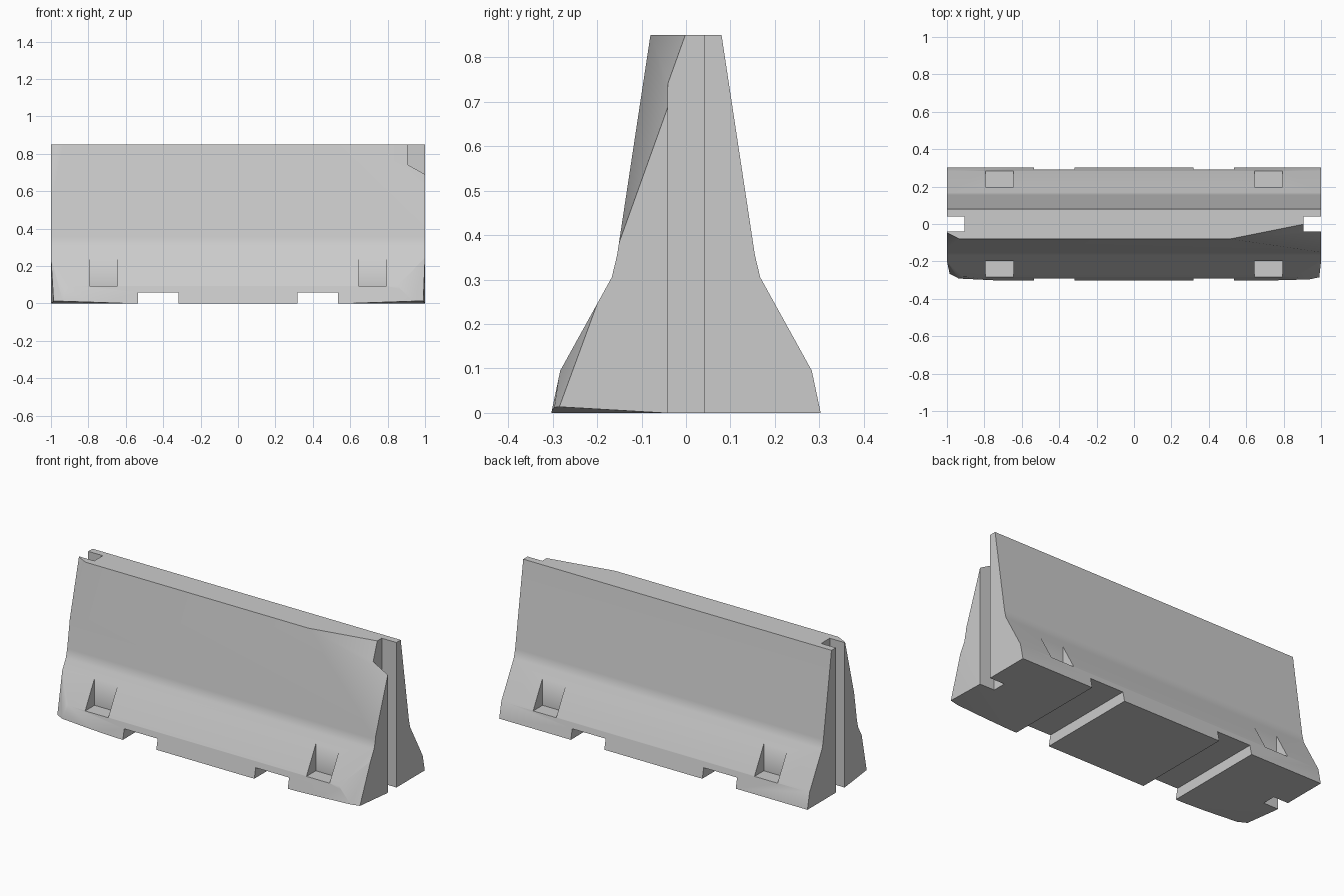
import bpy, bmesh, math
from mathutils import Vector

if "Cube" in bpy.data.objects:
    bpy.data.objects.remove(bpy.data.objects["Cube"], do_unlink=True)

concrete = bpy.data.materials.new("concrete_grey")
concrete.use_nodes = True
grey = (0.6, 0.6, 0.6, 1)
concrete.diffuse_color = grey
concrete.node_tree.nodes["Principled BSDF"].inputs["Base Color"].default_value = grey


def add_object(name, bm):
    mesh = bpy.data.meshes.new(name)
    bm.to_mesh(mesh)
    bm.free()
    obj = bpy.data.objects.new(name, mesh)
    bpy.context.collection.objects.link(obj)
    return obj


def add_box(bm, x, y, z):
    """Add a box from three (low, high) ranges."""
    verts = bmesh.ops.create_cube(bm, size=1)["verts"]
    for v in verts:
        v.co = [sorted(r)[int(c > 0)] for c, r in zip(v.co, (x, y, z))]


def cut_plane(bm, a, b, c):
    """Slice off whatever lies beyond the plane through three points."""
    a, b, c = Vector(a), Vector(b), Vector(c)
    normal = (b - a).cross(c - a).normalized()
    if normal.dot(Vector((0, 0, 0.4)) - a) > 0:
        normal.negate()
    geom = bm.verts[:] + bm.edges[:] + bm.faces[:]
    cut = bmesh.ops.bisect_plane(bm, geom=geom, dist=1e-5, plane_co=a,
                                 plane_no=normal, clear_outer=True)["geom_cut"]
    bmesh.ops.holes_fill(bm, edges=[e for e in cut if isinstance(e, bmesh.types.BMEdge)])


# Barrier body: half profile mirrored, then extruded along x
half = [(0.303, 0), (0.283, 0.095), (0.167, 0.305), (0.155, 0.355), (0.08, 0.85)]
profile = half + [(-y, z) for y, z in reversed(half)]
bm = bmesh.new()
end = bm.faces.new([bm.verts.new((-1, y, z)) for y, z in profile])
moved = bmesh.ops.extrude_face_region(bm, geom=[end], use_keep_orig=True)["geom"]
bmesh.ops.translate(bm, vec=(2, 0, 0), verts=[v for v in moved if isinstance(v, bmesh.types.BMVert)])
bmesh.ops.recalc_face_normals(bm, faces=bm.faces)

# Worn front corners: facets fanning down from one point on each end
for s, p, q in ((-1, (0.985, -0.27), (0.94, -0.293)), (1, (0.99, -0.29), (0.95, -0.298))):
    tip = (s, -0.2, 0.245)
    inner = (s, -0.05, 0)
    corner = (s * p[0], p[1], 0)
    toe = (s * q[0], q[1], 0)
    cut_plane(bm, tip, inner, corner)
    cut_plane(bm, tip, corner, toe)
    cut_plane(bm, toe, (s * 0.72, -0.303, 0), (s * 0.9, -0.283, 0.095))
    cut_plane(bm, inner, (s * 0.58, -0.303, 0), (s * 0.97, -0.27, 0.012))
bmesh.ops.recalc_face_normals(bm, faces=bm.faces)
barrier = add_object("concrete_barrier", bm)
barrier.data.materials.append(concrete)

# Recesses: drainage channels, end slots and lifting pockets
bm = bmesh.new()
for s in (-1, 1):
    add_box(bm, (s * 0.318, s * 0.535), (-0.5, 0.5), (-0.1, 0.06))
    add_box(bm, (s * 0.905, s * 1.1), (-0.04, 0.04), (-0.1, 1))
    for side in (-1, 1):
        add_box(bm, (s * 0.643, s * 0.793), (side * 0.197, side * 0.4), (0.093, 0.3))
bmesh.ops.recalc_face_normals(bm, faces=bm.faces)
cutter = add_object("recess_cutter", bm)
cutter.hide_render = True

bpy.ops.object.select_all(action="DESELECT")
barrier.select_set(True)
bpy.context.view_layer.objects.active = barrier
recess = barrier.modifiers.new("recesses", "BOOLEAN")
recess.operation = "DIFFERENCE"
recess.solver = "EXACT"
recess.object = cutter
bpy.ops.object.modifier_apply(modifier=recess.name)
bpy.data.objects.remove(cutter, do_unlink=True)

# Soft creases along the slopes, sharp edges elsewhere
bpy.ops.object.shade_smooth_by_angle(angle=math.radians(30))
weighted = barrier.modifiers.new("weighted_normals", "WEIGHTED_NORMAL")
weighted.keep_sharp = True
